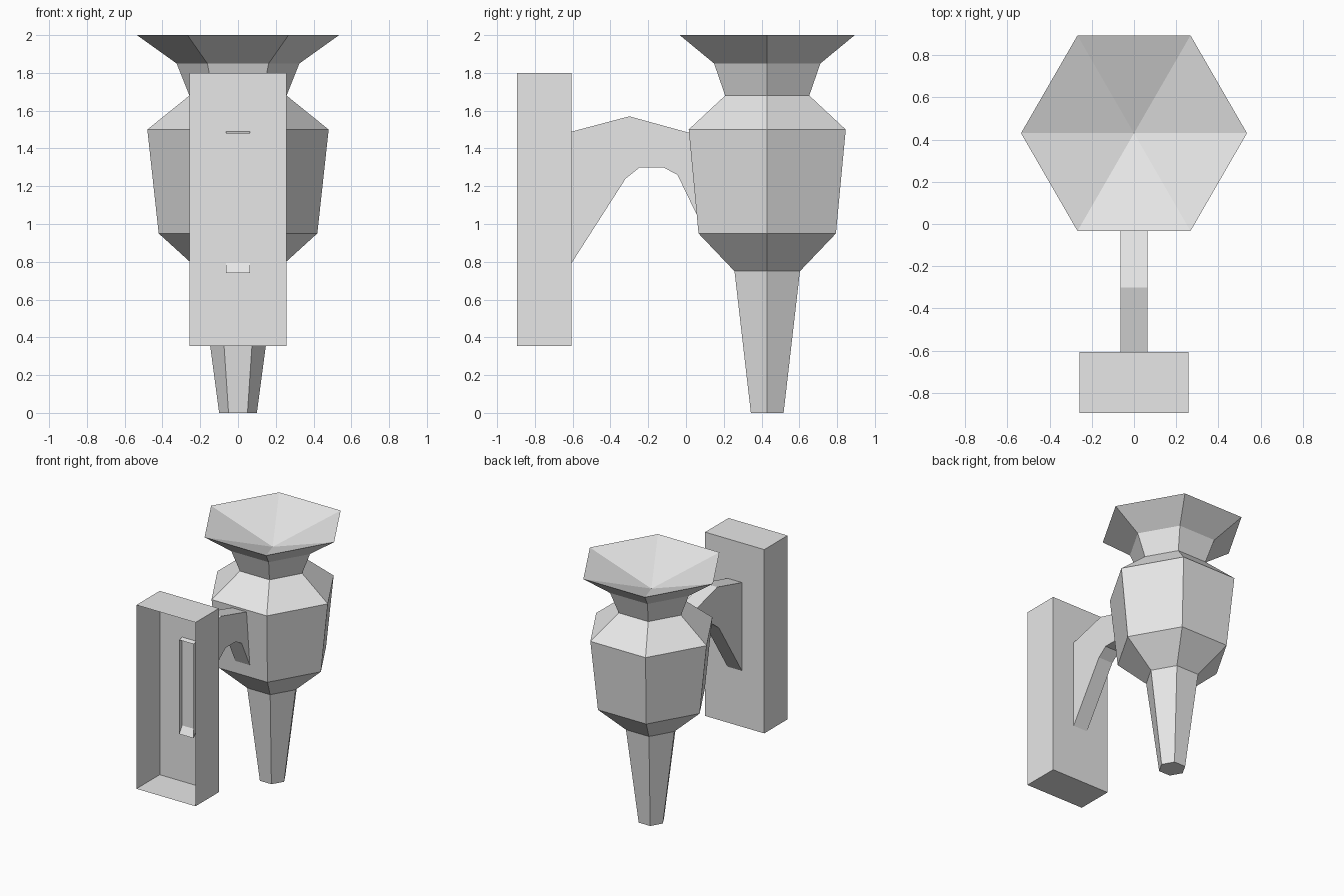
import bpy
import bmesh
from math import cos, sin, pi

cube = bpy.data.objects.get("Cube")
if cube:
    bpy.data.objects.remove(cube, do_unlink=True)

grey = bpy.data.materials.new("plain_grey")
grey.use_nodes = True
grey.diffuse_color = (0.8, 0.8, 0.8, 1)
grey.node_tree.nodes["Principled BSDF"].inputs["Base Color"].default_value = (0.8, 0.8, 0.8, 1)


def finish(name, bm):
    mesh = bpy.data.meshes.new(name)
    bm.to_mesh(mesh)
    bm.free()
    mesh.materials.append(grey)
    obj = bpy.data.objects.new(name, mesh)
    bpy.context.collection.objects.link(obj)
    return obj


# Torch: six-sided lathe with a closed foot and a sunken bowl
SIDES, CENTRE_Y, BOWL_Z = 6, 0.43, 1.82
profile = [(0.1, 0), (0.2, 0.75), (0.42, 0.95), (0.48, 1.5),
           (0.257, 1.68), (0.325, 1.85), (0.535, 2)]
bm = bmesh.new()
rings = [[bm.verts.new((r * cos(2 * pi * i / SIDES), CENTRE_Y + r * sin(2 * pi * i / SIDES), z))
          for i in range(SIDES)] for r, z in profile]
bm.faces.new(rings[0][::-1])
apex = bm.verts.new((0, CENTRE_Y, BOWL_Z))
for i in range(SIDES):
    j = (i + 1) % SIDES
    for low, high in zip(rings, rings[1:]):
        bm.faces.new((low[i], low[j], high[j], high[i]))
    bm.faces.new((rings[-1][i], rings[-1][j], apex))
finish("torch", bm)

# Wall plate: thin box open at the front
bm = bmesh.new()
bmesh.ops.create_cube(bm, size=1)
for v in bm.verts:
    v.co = (v.co.x * 0.514, v.co.y * 0.29 - 0.75, v.co.z * 1.445 + 1.0775)
bm.normal_update()
bmesh.ops.delete(bm, geom=[f for f in bm.faces if f.normal.y < -0.5], context='FACES_ONLY')
finish("wall_plate", bm)

# Bracket arm: arched side profile, open where it enters the plate and torch
upper = [(-0.64, 1.48), (-0.3, 1.57), (0.1, 1.46)]
lower = [(0.1, 0.96), (-0.045, 1.26), (-0.12, 1.3), (-0.245, 1.3), (-0.32, 1.24), (-0.64, 0.74)]
bm = bmesh.new()
right, left = [[bm.verts.new((x, y, z)) for y, z in upper + lower] for x in (-0.063, 0.063)]
bm.faces.new(right)
bm.faces.new(left[::-1])
for i in range(len(right) - 1):
    if i != len(upper) - 1:
        bm.faces.new((right[i + 1], right[i], left[i], left[i + 1]))
bmesh.ops.recalc_face_normals(bm, faces=bm.faces)
finish("bracket_arm", bm)
